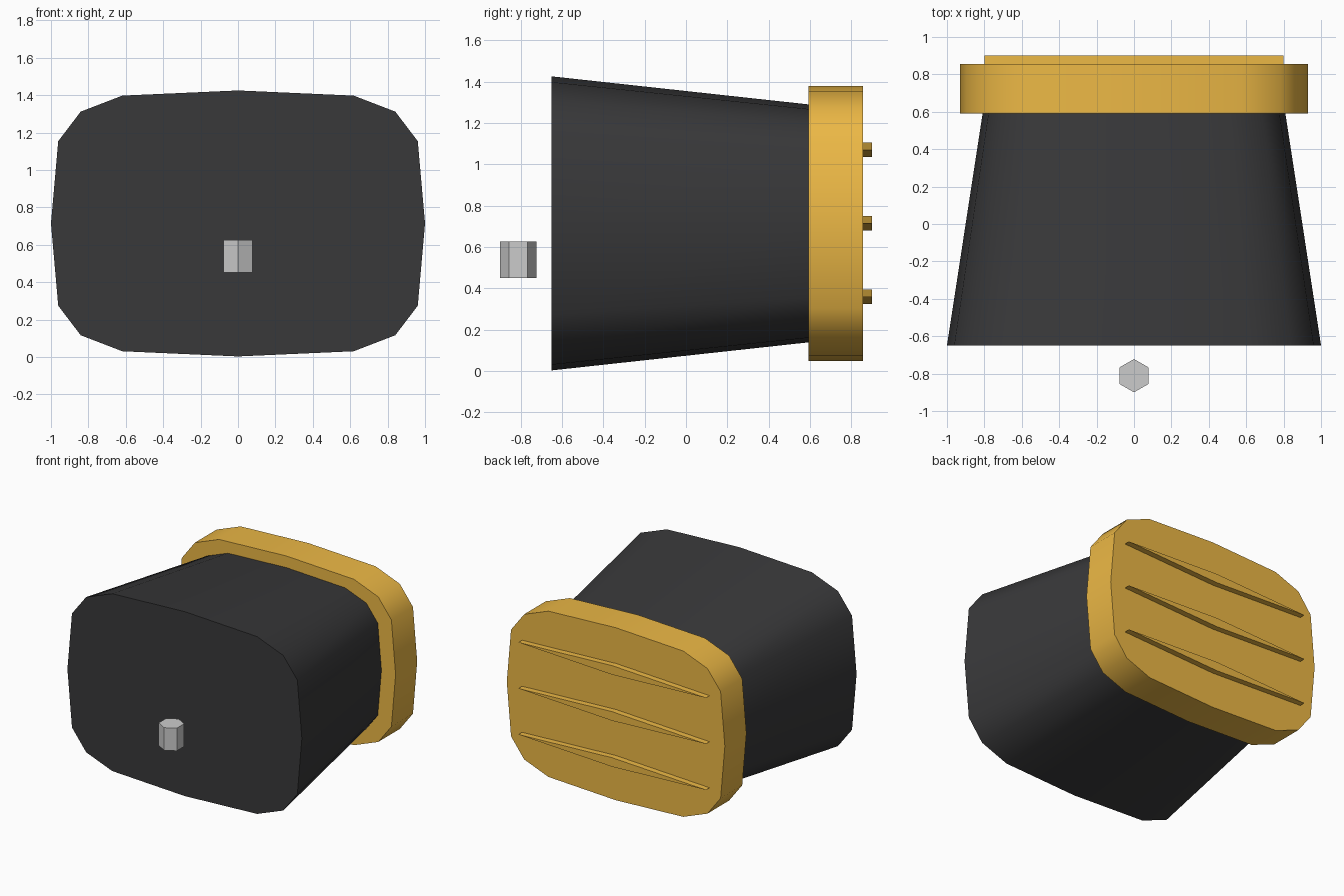
import bpy, math

if "Cube" in bpy.data.objects:
    bpy.data.objects.remove(bpy.data.objects["Cube"])

CZ = 0.714          # height of the common axis
ASPECT = 0.711      # height / width of the rounded outline


def material(name, rgb):
    m = bpy.data.materials.new(name)
    m.diffuse_color = (*rgb, 1)
    m.use_nodes = True
    m.node_tree.nodes["Principled BSDF"].inputs["Base Color"].default_value = m.diffuse_color
    return m


def outline(half_w, half_h, sides=16, power=0.5):
    """Superellipse points in the x-z plane."""
    pts = []
    for i in range(sides):
        a = 2 * math.pi * i / sides
        c, s = round(math.cos(a), 6), round(math.sin(a), 6)
        pts.append((math.copysign(abs(c) ** power, c) * half_w,
                    math.copysign(abs(s) ** power, s) * half_h))
    return pts


def prism(name, front, back, y0, y1, z, mat=None, smooth=False):
    """Closed solid between a front and a back outline."""
    n = len(front)
    verts = [(x, y0, z + h) for x, h in front] + [(x, y1, z + h) for x, h in back]
    faces = [tuple(range(n)), tuple(reversed(range(n, 2 * n)))]
    faces += [(i, n + i, n + (i + 1) % n, (i + 1) % n) for i in range(n)]
    mesh = bpy.data.meshes.new(name)
    mesh.from_pydata(verts, [], faces)
    mesh.update()
    obj = bpy.data.objects.new(name, mesh)
    bpy.context.collection.objects.link(obj)
    if mat:
        mesh.materials.append(mat)
    if smooth:
        bpy.ops.object.select_all(action='DESELECT')
        obj.select_set(True)
        bpy.context.view_layer.objects.active = obj
        bpy.ops.object.shade_smooth_by_angle(angle=math.radians(40))
    return obj


dark = material("dark_plastic", (0.04, 0.04, 0.042))
yellow = material("yellow_plastic", (0.84, 0.48, 0.06))

# Tapered body
prism("body", outline(1.0, ASPECT), outline(0.805, 0.805 * ASPECT),
      -0.65, 0.62, CZ, dark, True)

# Wider end cap
cap = outline(0.93, 0.665)
prism("end_cap", cap, cap, 0.592, 0.855, CZ, yellow, True)

# Three thin diamond ridges on the cap
diamond = outline(0.8, 0.035, sides=4)
for i in (-1, 0, 1):
    prism(f"grip_ridge_{i + 2}", diamond, diamond, 0.80, 0.90, CZ + 0.355 * i, yellow)

# Small hexagonal peg in front of the body
bpy.ops.mesh.primitive_cylinder_add(vertices=6, radius=0.089, depth=0.175,
                                    location=(0, -0.811, 0.538))
bpy.context.object.name = "hex_peg"
